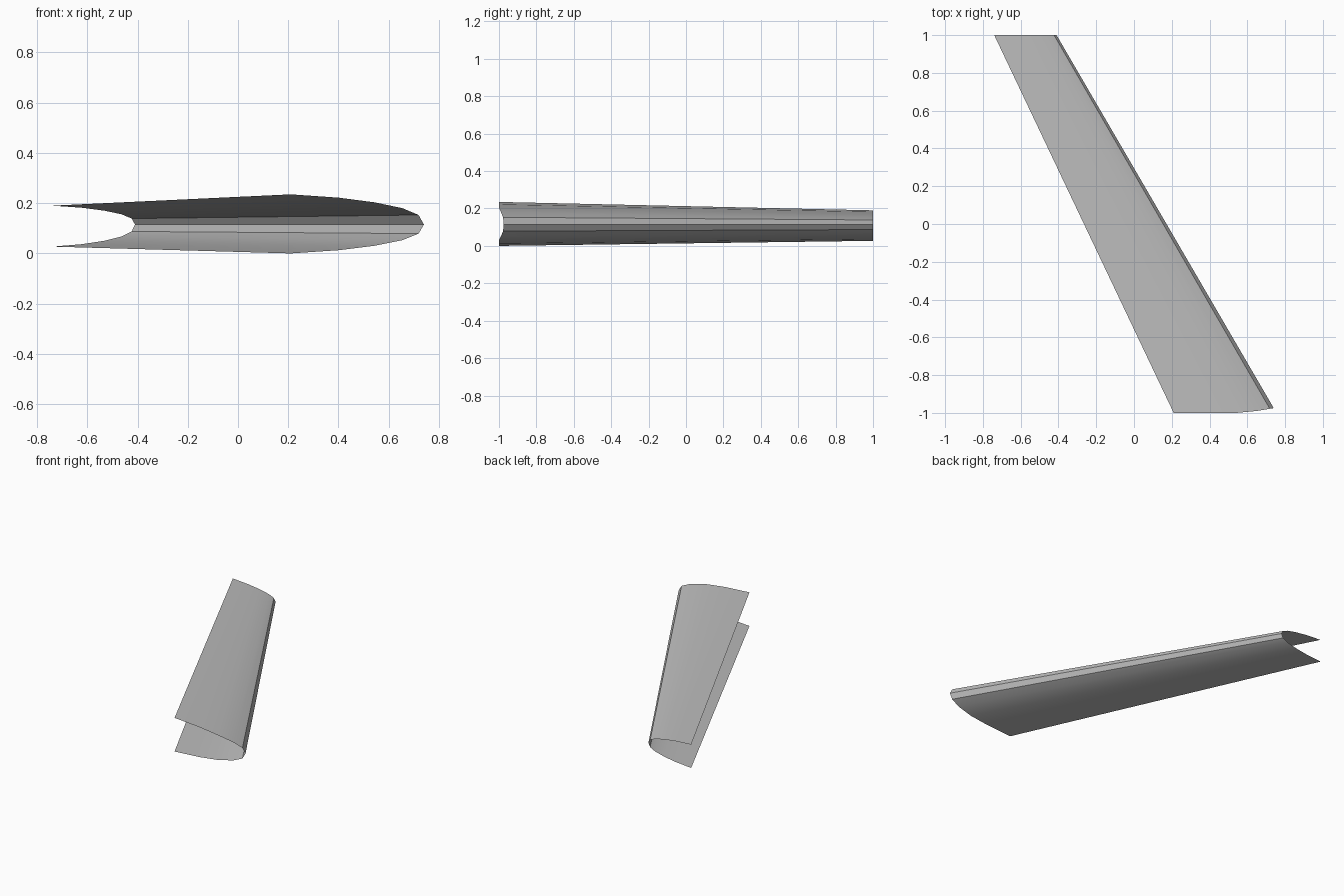
import bpy, bmesh, math

cube = bpy.data.objects.get("Cube")
if cube:
    bpy.data.objects.remove(cube, do_unlink=True)

mat = bpy.data.materials.new("plain_grey")
mat.use_nodes = True
grey = (0.5, 0.5, 0.5, 1)
mat.diffuse_color = grey
mat.node_tree.nodes["Principled BSDF"].inputs["Base Color"].default_value = grey

# Half profile: chord fraction from open rear edge to nose, height fraction, nose setback
HALF = [(0, 1, 0), (0.36, 0.89, 0), (0.63, 0.735, 0), (0.84, 0.54, 0.011),
        (0.96, 0.315, 0.022), (1, 0, 0.025)]
NOSE_Z = 0.115


def section(bm, x, chord, y, up, down, setback):
    """Open C-shaped profile running from upper lip round the nose to lower lip."""
    upper = [(c, h * up, s) for c, h, s in HALF]
    lower = [(c, -h * down, s) for c, h, s in reversed(HALF[:-1])]
    return [bm.verts.new((x + c * chord, y + s * setback, NOSE_Z + z))
            for c, z, s in upper + lower]


# Swept, tapered shell skinned between the two end profiles
bm = bmesh.new()
root = section(bm, 0.21, 0.53, -1, 0.12, 0.115, 1)
tip = section(bm, -0.74, 0.33, 1, 0.075, 0.088, 0)
for i in range(len(root) - 1):
    bm.faces.new((root[i], root[i + 1], tip[i + 1], tip[i]))
bm.normal_update()
if bm.faces[:][0].normal.z < 0:
    bmesh.ops.reverse_faces(bm, faces=bm.faces[:])

mesh = bpy.data.meshes.new("leading_edge_shell")
bm.to_mesh(mesh)
bm.free()
mesh.materials.append(mat)
shell = bpy.data.objects.new("leading_edge_shell", mesh)
bpy.context.collection.objects.link(shell)

# Smooth skin with crisp nose edges
bpy.ops.object.select_all(action='DESELECT')
shell.select_set(True)
bpy.context.view_layer.objects.active = shell
bpy.ops.object.shade_smooth_by_angle(angle=math.radians(30))
